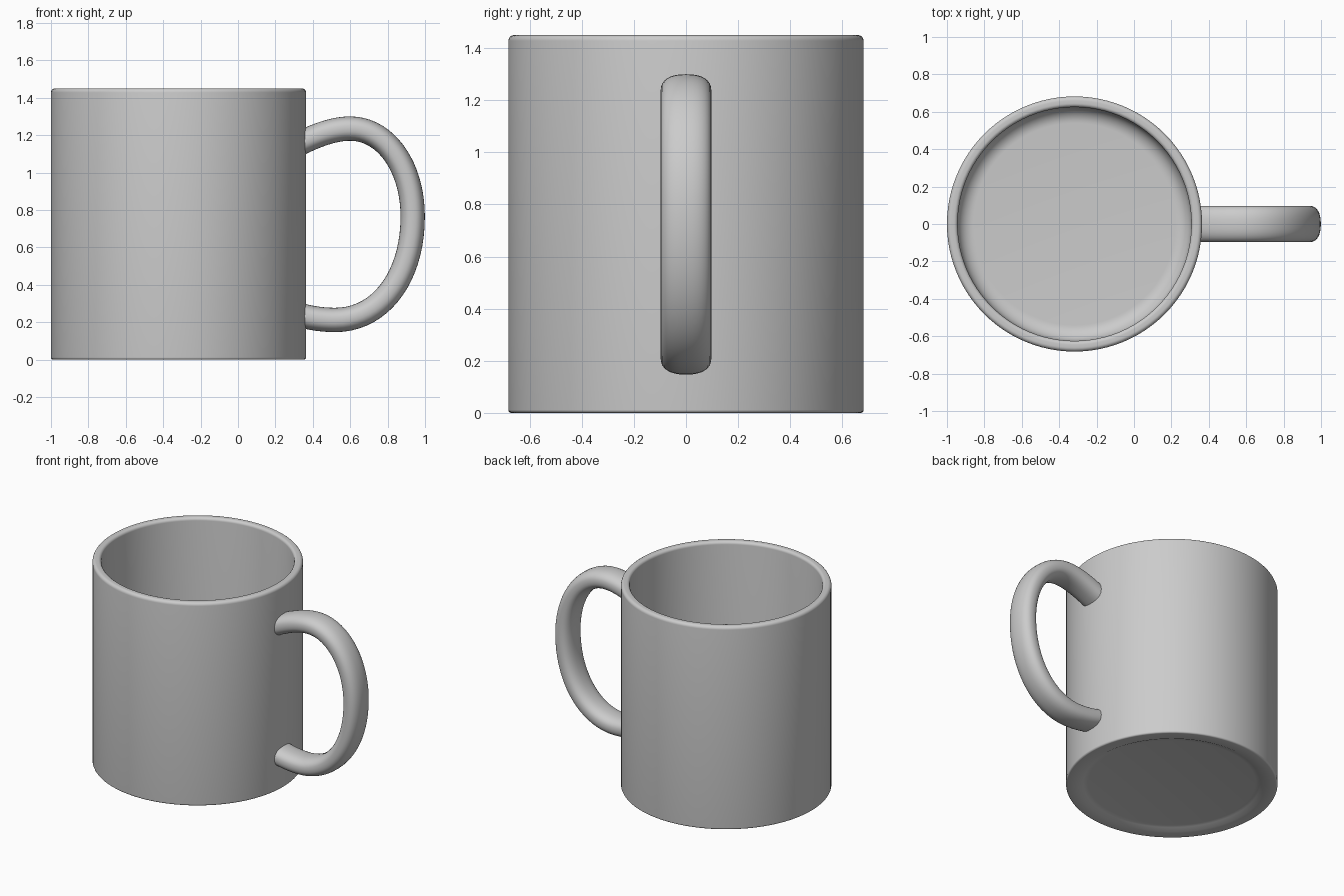
import bpy, bmesh, math
from mathutils import Vector
from mathutils.geometry import interpolate_bezier

if "Cube" in bpy.data.objects:
    bpy.data.objects.remove(bpy.data.objects["Cube"])

CX, R, H = -0.318, 0.682, 1.45      # mug axis, outer radius, height
SEG = 96

glaze = bpy.data.materials.new("grey_glaze")
glaze.diffuse_color = (0.6, 0.6, 0.6, 1)
glaze.use_nodes = True
glaze.node_tree.nodes["Principled BSDF"].inputs["Base Color"].default_value = glaze.diffuse_color


def finish(bm, name):
    bmesh.ops.recalc_face_normals(bm, faces=bm.faces)
    mesh = bpy.data.meshes.new(name)
    bm.to_mesh(mesh)
    bm.free()
    mesh.materials.append(glaze)
    obj = bpy.data.objects.new(name, mesh)
    bpy.context.collection.objects.link(obj)
    bpy.ops.object.select_all(action='DESELECT')
    obj.select_set(True)
    bpy.context.view_layer.objects.active = obj
    bpy.ops.object.shade_smooth_by_angle(angle=math.radians(40))


def arc(cx, cz, r, a0, a1, n=6):
    """Points of a fillet in the (radius, height) plane, angles in degrees."""
    angles = [math.radians(a0 + (a1 - a0) * i / n) for i in range(n + 1)]
    return [(cx + r * math.cos(a), cz + r * math.sin(a)) for a in angles]


def bridge(bm, a, b):
    for i in range(len(a)):
        j = (i + 1) % len(a)
        bm.faces.new((a[i], a[j], b[j], b[i]))


# Cup: one lathe profile, from the underside up, over the rim, down to the floor
profile = [(0.54, 0.02), (0.57, 0.015), (0.60, 0.0)]
profile += arc(R - 0.012, 0.012, 0.012, -90, 0)
profile += arc(R - 0.022, H - 0.022, 0.022, 0, 90)
profile += arc(0.625 + 0.02, H - 0.02, 0.02, 90, 180)
profile += arc(0.54, 0.165, 0.085, 0, -90, 10)

bm = bmesh.new()
rings = [[bm.verts.new((CX + r * math.cos(2 * math.pi * i / SEG),
                        r * math.sin(2 * math.pi * i / SEG), z))
          for i in range(SEG)] for r, z in profile]
for a, b in zip(rings, rings[1:]):
    bridge(bm, a, b)
bm.faces.new(rings[0])
bm.faces.new(rings[-1])
finish(bm, "cup")

# Handle: flattened oval swept along a Bezier path in the xz plane
segments = [
    ((0.30, 1.142), (0.40, 1.19), (0.50, 1.235), (0.60, 1.235)),
    ((0.60, 1.235), (0.79, 1.235), (0.934, 1.03), (0.934, 0.765)),
    ((0.934, 0.765), (0.934, 0.44), (0.76, 0.212), (0.52, 0.212)),
    ((0.52, 0.212), (0.44, 0.212), (0.37, 0.226), (0.30, 0.245)),
]
path = []
for seg in segments:
    pts = interpolate_bezier(*[Vector((x, 0, z)) for x, z in seg], 20)
    path += pts[1:] if path else pts
path = [path[0]] + [p for p in path[1:-1] if p.x > 0.37] + [path[-1]]

HW, HT, SIDES, POWER = 0.0975, 0.065, 32, 2 / 2.4


def signed_pow(v):
    return math.copysign(abs(v) ** POWER, v)


bm = bmesh.new()
rings = []
for k, p in enumerate(path):
    end = k in (0, len(path) - 1)
    t = (path[min(k + 1, len(path) - 1)] - path[max(k - 1, 0)]).normalized()
    n = Vector((-t.z, 0, t.x))
    ring = []
    for i in range(SIDES):
        a = 2 * math.pi * i / SIDES
        v = p + n * HT * signed_pow(math.sin(a))
        v.y = HW * signed_pow(math.cos(a))
        if end:                      # cut the ends upright inside the wall
            v += t * ((0.33 - v.x) / t.x)
        ring.append(bm.verts.new(v))
    rings.append(ring)
for a, b in zip(rings, rings[1:]):
    bridge(bm, a, b)
bm.faces.new(rings[0])
bm.faces.new(rings[-1])
finish(bm, "handle")
